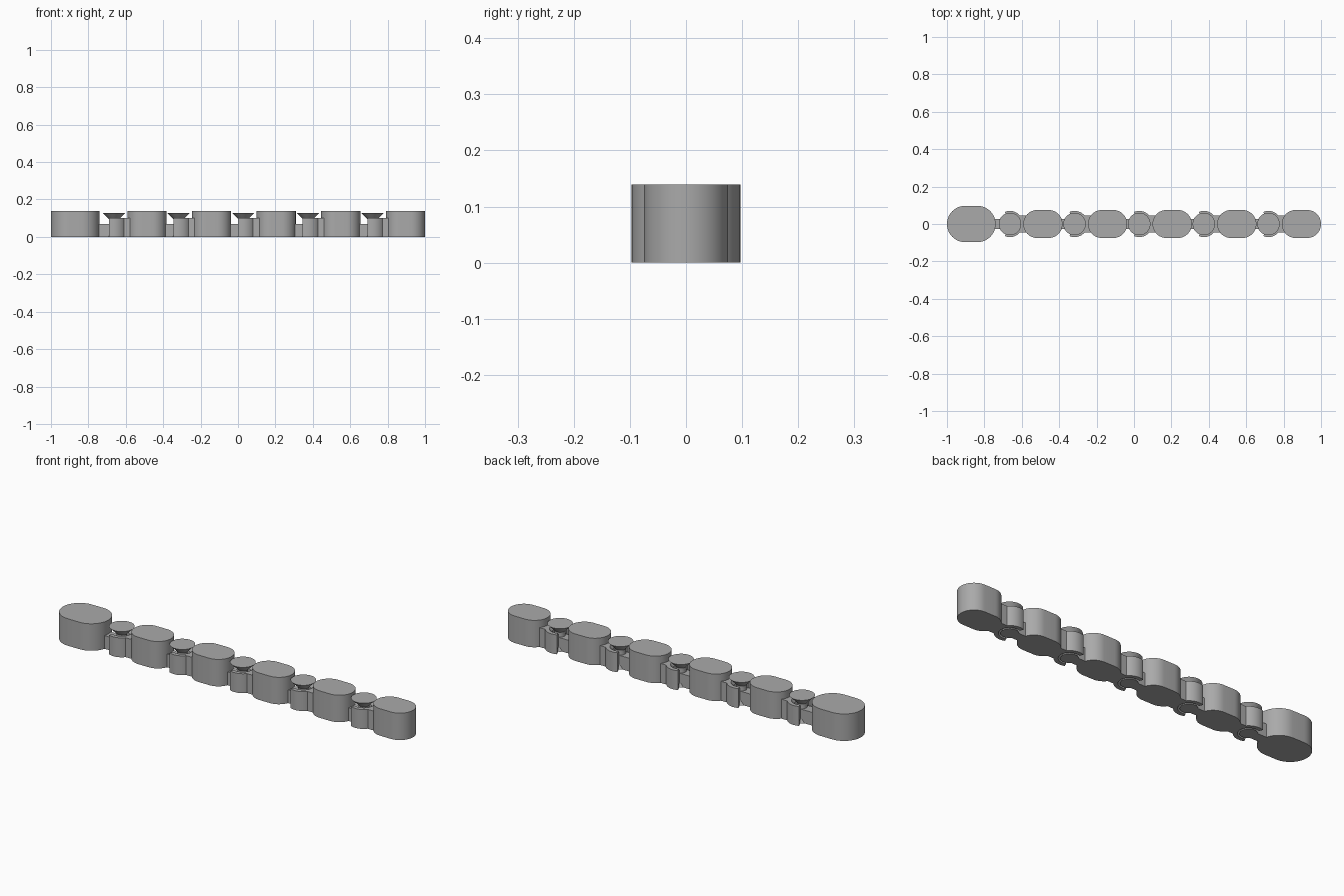
import bpy, bmesh, math

if "Cube" in bpy.data.objects:
    bpy.data.objects.remove(bpy.data.objects["Cube"], do_unlink=True)

grey = bpy.data.materials.new("plain grey")
grey.use_nodes = True
grey.diffuse_color = (0.4, 0.4, 0.4, 1)
grey.node_tree.nodes["Principled BSDF"].inputs["Base Color"].default_value = (0.4, 0.4, 0.4, 1)

HEIGHT = 0.139
PITCH = 0.3455


def arc(cx, r, start, end, n):
    steps = [math.radians(start + (end - start) * i / n) for i in range(n + 1)]
    return [(cx + r * math.cos(a), r * math.sin(a)) for a in steps]


def finish(name, bm):
    bmesh.ops.recalc_face_normals(bm, faces=bm.faces)
    mesh = bpy.data.meshes.new(name)
    bm.to_mesh(mesh)
    bm.free()
    mesh.materials.append(grey)
    ob = bpy.data.objects.new(name, mesh)
    bpy.context.collection.objects.link(ob)
    bpy.ops.object.select_all(action="DESELECT")
    ob.select_set(True)
    bpy.context.view_layer.objects.active = ob
    bpy.ops.object.shade_smooth_by_angle(angle=math.radians(30))
    return ob


def extrude(name, outline, z0, z1):
    bm = bmesh.new()
    face = bm.faces.new([bm.verts.new((x, y, z0)) for x, y in outline])
    top = bmesh.ops.extrude_face_region(bm, geom=[face])["geom"]
    verts = [v for v in top if isinstance(v, bmesh.types.BMVert)]
    bmesh.ops.translate(bm, vec=(0, 0, z1 - z0), verts=verts)
    return finish(name, bm)


def revolve(name, cx, profile, start=0, end=360, n=48):
    """Sweep a closed (radius, height) profile about a vertical axis."""
    bm = bmesh.new()
    full = end - start == 360
    rings = []
    for i in range(n if full else n + 1):
        a = math.radians(start + (end - start) * i / n)
        rings.append([bm.verts.new((cx + r * math.cos(a), r * math.sin(a), z)) for r, z in profile])
    pairs = list(zip(rings, rings[1:])) + ([(rings[-1], rings[0])] if full else [])
    m = len(profile)
    for p, q in pairs:
        for k in range(m):
            bm.faces.new((p[k], p[(k + 1) % m], q[(k + 1) % m], q[k]))
    if not full:
        bm.faces.new(rings[0])
        bm.faces.new(rings[-1])
    bmesh.ops.remove_doubles(bm, verts=bm.verts, dist=0.00001)
    return finish(name, bm)


def capsule(name, x0, x1, r):
    extrude(name, arc(x1 - r, r, -90, 90, 24) + arc(x0 + r, r, 90, 270, 24), 0, HEIGHT)


# Rounded links: a wide head, then five equal segments
capsule("head_link", -1, -0.74, 0.097)
for i in range(5):
    x0 = -0.592 + i * PITCH
    capsule(f"link_{i + 1}", x0, x0 + 0.21, 0.075)

# Snap joints: arm and flared pin on one link, open socket on the next
pin = [(0, 0), (0.041, 0), (0.025, 0.028), (0.025, 0.093), (0.06, 0.128), (0, 0.128)]
cup = [(0.07, 0), (0.07, 0.1), (0.05, 0.1), (0.036, 0.085), (0.036, 0.035), (0.05, 0)]
for i in range(5):
    cx = -0.663 + i * PITCH
    extrude(f"arm_{i + 1}", [(cx - 0.09, -0.026), (cx, -0.026), (cx, 0.026), (cx - 0.09, 0.026)], 0, 0.068)
    revolve(f"pin_{i + 1}", cx, pin)
    revolve(f"socket_{i + 1}", cx, cup, -113, 113, 36)
    # Web joining the socket to its link
    extrude(f"socket_web_{i + 1}", [(cx + 0.05, -0.045), (cx + 0.09, -0.045),
                                    (cx + 0.09, 0.045), (cx + 0.05, 0.045)], 0, 0.1)
